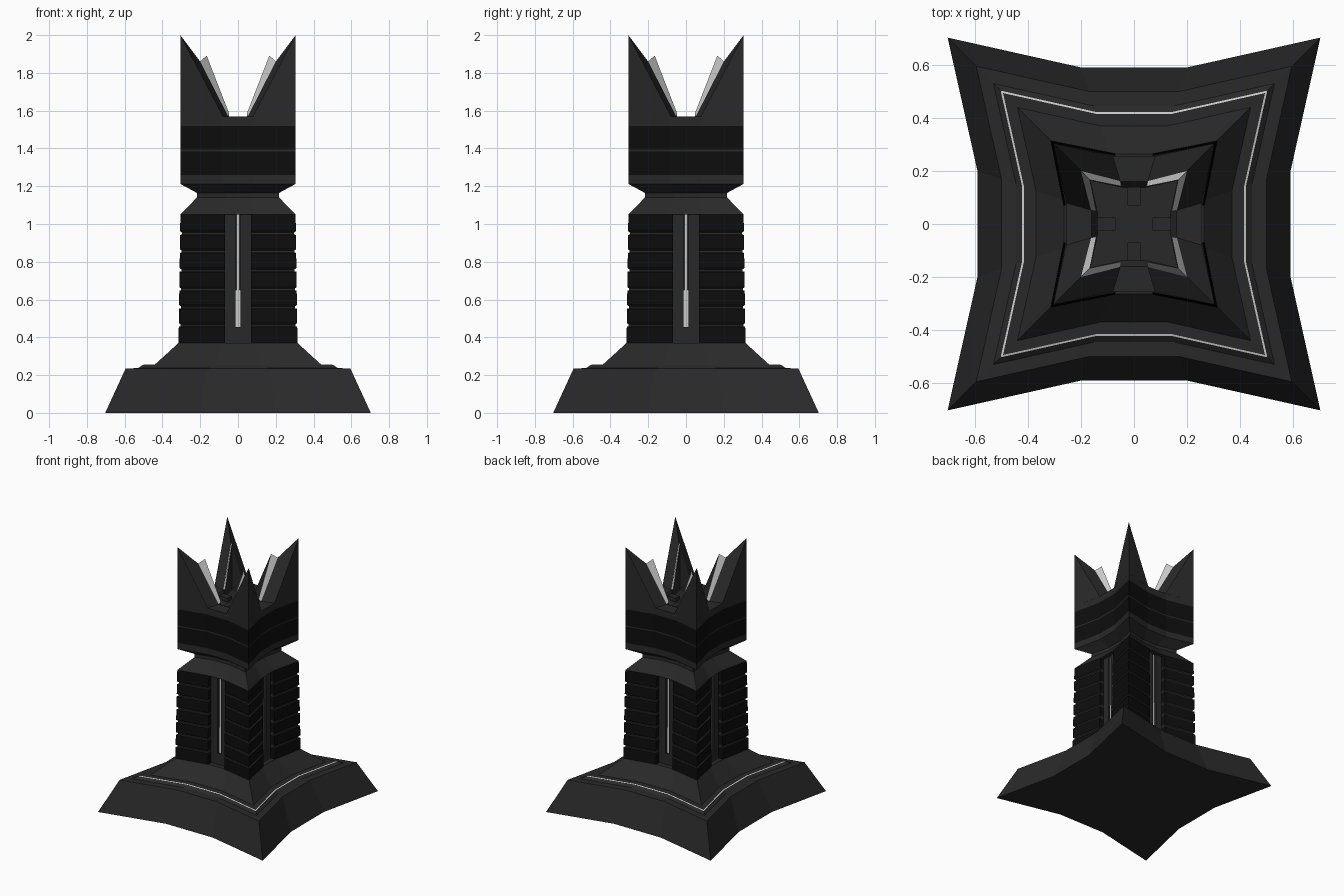
import bpy, bmesh
from mathutils import Matrix, Vector

if "Cube" in bpy.data.objects:
    bpy.data.objects.remove(bpy.data.objects["Cube"])


def material(name, v):
    m = bpy.data.materials.new(name)
    m.diffuse_color = (v, v, v, 1)
    m.use_nodes = True
    m.node_tree.nodes["Principled BSDF"].inputs["Base Color"].default_value = m.diffuse_color
    return m


GREY = material("charcoal", 0.022)
DARK = material("near_black", 0.004)
LIGHT = material("pale_inlay", 0.6)
MATS = [GREY, DARK, LIGHT]


def finish(name, bm):
    bmesh.ops.recalc_face_normals(bm, faces=bm.faces)
    me = bpy.data.meshes.new(name)
    bm.to_mesh(me)
    bm.free()
    for m in MATS:
        me.materials.append(m)
    ob = bpy.data.objects.new(name, me)
    bpy.context.collection.objects.link(ob)
    return ob


def star(c, flat=0.285):
    """Concave square: four sharp corners, each side dented to a short flat."""
    pts = []
    for k in range(4):
        r = Matrix.Rotation(k * 1.5707963268, 2)
        pts += [r @ Vector(p) for p in ((c, c), (flat * c, .84 * c), (-flat * c, .84 * c))]
    return pts


def corner(c):
    """One quarter of the shaft, leaving a channel beside it."""
    return [Vector(p) for p in ((c, c), (.07, .845 * c), (.07, .1), (.1, .07), (.845 * c, .07))]


def loft(bm, levels, section):
    """levels: (z, size, material index of the band above)."""
    rings = [[bm.verts.new((p.x, p.y, z)) for p in section(c)] for z, c, _ in levels]
    n = len(rings[0])
    for a, b, lv in zip(rings, rings[1:], levels):
        for i in range(n):
            j = (i + 1) % n
            bm.faces.new((a[i], a[j], b[j], b[i])).material_index = lv[2]
    bm.faces.new(rings[0][::-1])
    bm.faces.new(rings[-1])


def box(bm, x0, x1, y0, y1, z0, z1, mat=0):
    m = Matrix.Translation(((x0 + x1) / 2, (y0 + y1) / 2, (z0 + z1) / 2)) @ \
        Matrix.Diagonal((x1 - x0, y1 - y0, z1 - z0, 1))
    for v in bmesh.ops.create_cube(bm, size=1, matrix=m)["verts"]:
        for f in v.link_faces:
            f.material_index = mat


def around(name, build):
    """Build one part on each of the four sides."""
    for k in range(4):
        bm = bmesh.new()
        build(bm)
        bm.transform(Matrix.Rotation(k * 1.5707963268, 4, 'Z'))
        finish(f"{name}_{k + 1}", bm)


def lofted(name, levels):
    bm = bmesh.new()
    loft(bm, levels, star)
    finish(name, bm)


# Flared foot with a pale inlay line
lofted("base", [(0, .703, 0), (.235, .595, 0), (.237, .53, 0), (.254, .503, 2),
                (.256, .494, 0), (.256, .44, 0), (.37, .315, 0), (.371, .2, 0)])

# Shaft core and its four ribbed corner blocks
lofted("shaft_core", [(.36, .235, 0), (1.06, .235, 0)])

rib = [(.37, .315, 1)]
for z in (.466, .561, .656, .757, .857, .952):
    c = .315 - .010 * (z - .37) / .68
    rib += [(z - .01, c, 0), (z - .007, c - .01, 0), (z + .003, c - .01, 0), (z + .01, c, 1)]
rib.append((1.05, .305, 1))
around("ribbed_corner", lambda bm: loft(bm, rib, corner))


# Channel panels with a tapering pale strip between
def channel(bm):
    for x0, x1 in ((-.07, -.014), (.014, .07)):
        box(bm, x0, x1, .15, .228, .365, 1.055)
    box(bm, -.014, .014, .15, .228, .365, .455)
    for w, z0, z1 in ((.012, .455, .65), (.009, .65, .85), (.007, .85, 1.05)):
        box(bm, -w, w, .15, .215, z0, z1, 2)


around("channel_strip", channel)

# Waisted collar, dark band and crown floor
lofted("collar_and_crown_floor", [
    (1.05, .305, 0), (1.14, .218, 0), (1.165, .218, 0), (1.212, .305, 0), (1.26, .305, 1),
    (1.385, .305, 0), (1.394, .305, 1), (1.52, .305, 0), (1.57, .305, 0), (1.57, .19, 0),
    (1.53, .165, 0)])


# Crown spikes: sloped rim, pale inner bevel, dark inner wall
def spike(bm):
    A, C, T = (.08, .256, 1.57), (.305, .305, 1.57), (.305, .305, 2.0)
    A1, C1 = (.052, .162, 1.57), (.2, .2, 1.86)
    A2, C2 = (.047, .142, 1.585), (.166, .166, 1.892)
    A3, C3 = (.047, .142, 1.53), (.166, .166, 1.53)
    for flip in (False, True):
        for pts, mat in (((A, C, T), 0), ((A, T, C1, A1), 0), ((A1, C1, C2, A2), 2),
                         ((A2, C2, C3, A3), 0), ((A1, A2, A3), 0)):
            vs = [bm.verts.new((p[1], p[0], p[2]) if flip else p) for p in pts]
            bm.faces.new(vs).material_index = mat
    vs = [(A[1], A[0], A[2]), C, A, A1, A3, C3, (A3[1], A3[0], A3[2]), (A1[1], A1[0], A1[2])]
    bm.faces.new([bm.verts.new(p) for p in vs])
    bmesh.ops.remove_doubles(bm, verts=bm.verts, dist=1e-4)


around("crown_spike", spike)

# Small blocks on the crown floor behind each notch
around("floor_block", lambda bm: box(bm, -.024, .024, .07, .14, 1.5, 1.56))
